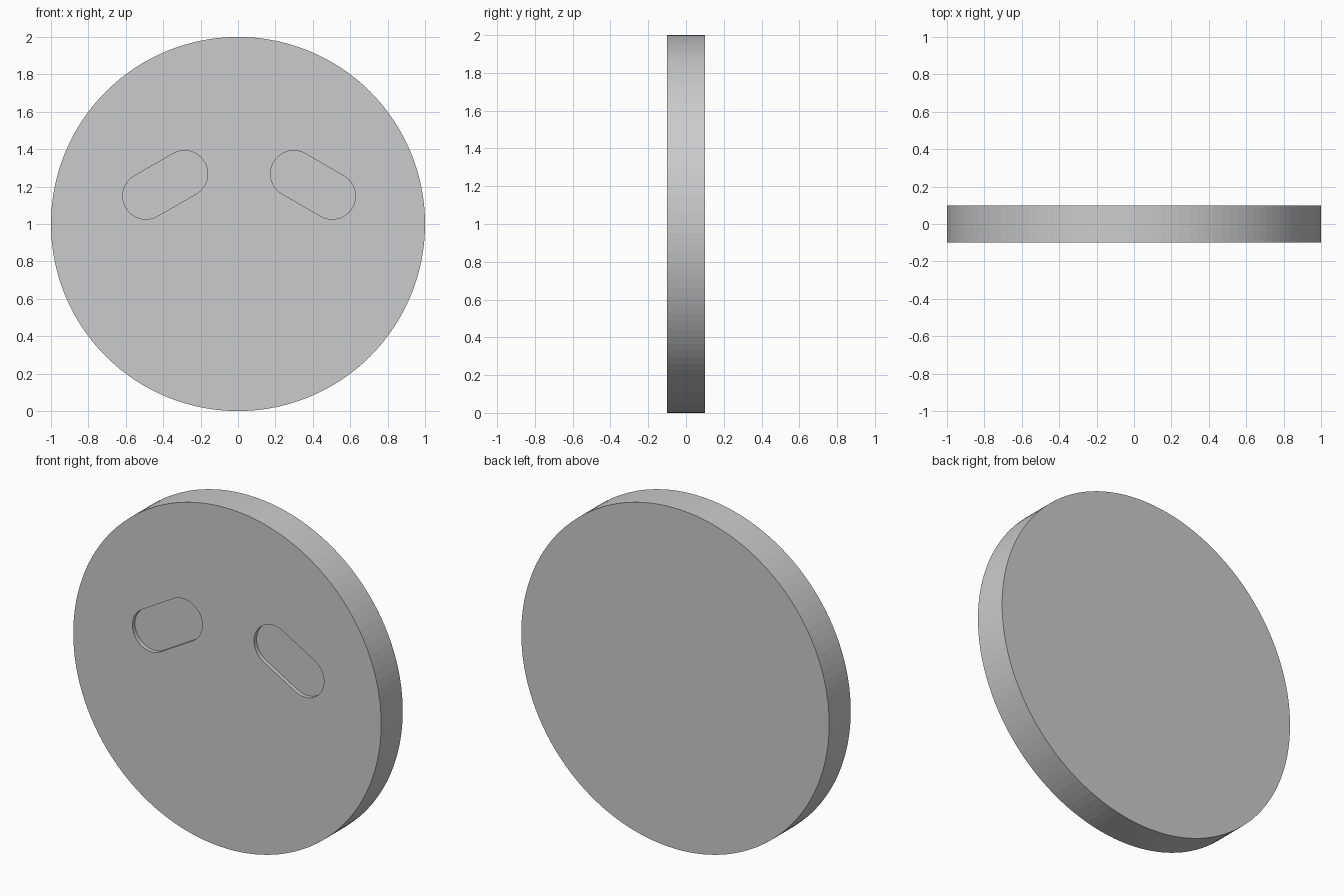
import bpy, bmesh
from math import pi, sin, cos, radians

if "Cube" in bpy.data.objects:
    bpy.data.objects.remove(bpy.data.objects["Cube"])

DEPTH = 0.024            # recess depth of the slots
FRONT = -0.1             # y of the front face


def slot_cutter(name, x, z, tilt, radius=0.124, half=0.119, steps=24):
    """Stadium-shaped prism reaching DEPTH into the front face."""
    bm = bmesh.new()
    ring = []
    for end in (1, -1):
        for i in range(steps + 1):
            a = -pi / 2 + pi * i / steps + (0 if end == 1 else pi)
            u, v = end * half + radius * cos(a), radius * sin(a)
            ring.append(bm.verts.new((x + u * cos(tilt) - v * sin(tilt), FRONT - 0.1,
                                      z + u * sin(tilt) + v * cos(tilt))))
    face = bm.faces.new(ring)
    out = bmesh.ops.extrude_face_region(bm, geom=[face])
    moved = [g for g in out["geom"] if isinstance(g, bmesh.types.BMVert)]
    bmesh.ops.translate(bm, verts=moved, vec=(0, 0.1 + DEPTH, 0))
    bmesh.ops.recalc_face_normals(bm, faces=bm.faces)
    mesh = bpy.data.meshes.new(name)
    bm.to_mesh(mesh)
    bm.free()
    obj = bpy.data.objects.new(name, mesh)
    bpy.context.collection.objects.link(obj)
    return obj


# Upright round disc
bpy.ops.mesh.primitive_cylinder_add(vertices=128, radius=1, depth=0.2,
                                    location=(0, 0, 1), rotation=(pi / 2, 0, 0))
disc = bpy.context.object
disc.name = "disc"

# Two tilted slots recessed into the front
cutters = [slot_cutter("left_slot_cutter", -0.389, 1.209, radians(30)),
           slot_cutter("right_slot_cutter", 0.401, 1.209, radians(-30))]
bpy.context.view_layer.objects.active = disc
for cutter in cutters:
    mod = disc.modifiers.new(cutter.name, "BOOLEAN")
    mod.operation = "DIFFERENCE"
    mod.solver = "EXACT"
    mod.object = cutter
    bpy.ops.object.modifier_apply(modifier=mod.name)
for cutter in cutters:
    bpy.data.objects.remove(cutter, do_unlink=True)
